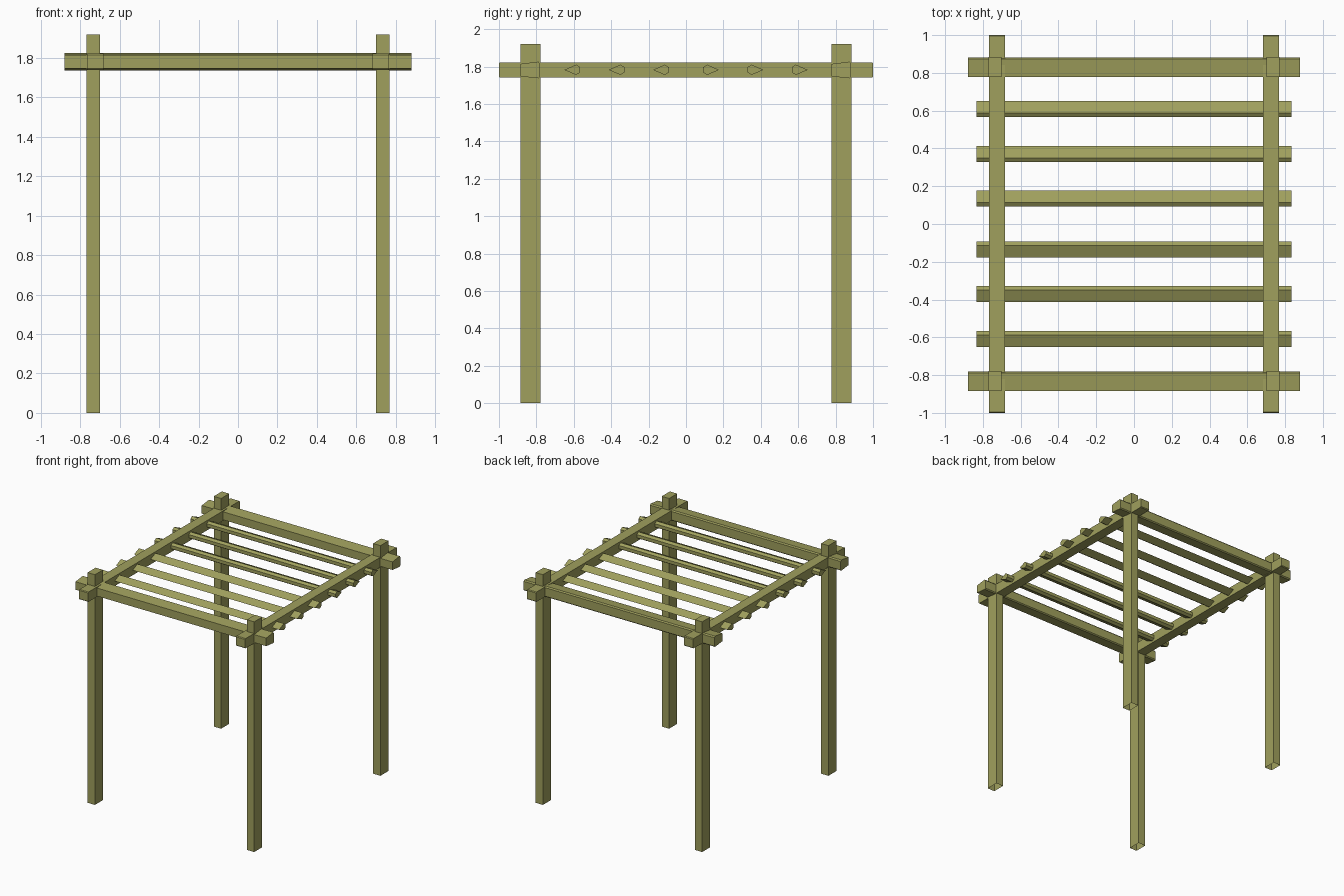
import bpy, bmesh

if "Cube" in bpy.data.objects:
    bpy.data.objects.remove(bpy.data.objects["Cube"])

wood = bpy.data.materials.new("olive_wood")
wood.diffuse_color = (0.35, 0.35, 0.11, 1)
wood.use_nodes = True
wood.node_tree.nodes["Principled BSDF"].inputs["Base Color"].default_value = wood.diffuse_color


def finish(bm, name):
    bmesh.ops.recalc_face_normals(bm, faces=bm.faces)
    me = bpy.data.meshes.new(name)
    bm.to_mesh(me)
    bm.free()
    me.materials.append(wood)
    ob = bpy.data.objects.new(name, me)
    bpy.context.collection.objects.link(ob)
    return ob


def box(name, lo, hi, open_bottom=False):
    bm = bmesh.new()
    bmesh.ops.create_cube(bm, size=1)
    for v in bm.verts:
        v.co = [(a + b) / 2 + c * (b - a) for a, b, c in zip(lo, hi, v.co)]
    ob_faces = [f for f in bm.faces if f.calc_center_median().z < lo[2] + 1e-4]
    if open_bottom:
        bmesh.ops.delete(bm, geom=ob_faces, context='FACES_ONLY')
    return finish(bm, name)


def bar_x(name, half, profile):
    """Extrude a (y, z) profile along x from -half to half."""
    bm = bmesh.new()
    a = [bm.verts.new((-half, y, z)) for y, z in profile]
    b = [bm.verts.new((half, y, z)) for y, z in profile]
    bm.faces.new(a)
    bm.faces.new(b)
    n = len(a)
    for i in range(n):
        j = (i + 1) % n
        bm.faces.new((a[i], a[j], b[j], b[i]))
    return finish(bm, name)


# Corner posts, hollow at the foot
for sx, side in ((-1, "left"), (1, "right")):
    for sy, end in ((-1, "front"), (1, "back")):
        x, y = sx * 0.735, sy * 0.832
        box(f"{end}_{side}_post", (x - 0.034, y - 0.053, 0),
            (x + 0.034, y + 0.053, 1.92), True)

# Side beams running front to back, end edges slightly bevelled
for sx, side in ((-1, "left"), (1, "right")):
    x = sx * 0.725
    beam = box(f"{side}_side_beam", (x - 0.042, -1, 1.74), (x + 0.042, 1, 1.822))
    mod = beam.modifiers.new("end_bevel", 'BEVEL')
    mod.width = 0.006
    mod.segments = 1
    mod.limit_method = 'WEIGHT'
    me = beam.data
    weights = me.attributes.new("bevel_weight_edge", 'FLOAT', 'EDGE')
    for e in me.edges:
        p, q = (me.vertices[i].co for i in e.vertices)
        # top and bottom edges of the two end faces
        if abs(p.y - q.y) < 1e-4 and abs(p.z - q.z) < 1e-4:
            weights.data[e.index].value = 1

# Cross beams at front and back: top and bottom flare gently toward +y
section = [(-0.053, 1.747), (-0.053, 1.814), (0.042, 1.826),
           (0.05, 1.816), (0.05, 1.745), (0.042, 1.737)]
for y, end in ((-0.832, "front"), (0.832, "back")):
    bar_x(f"{end}_cross_beam", 0.88, [(y + dy, z) for dy, z in section])

# Roof slats: tapered section pointing away from the centre
slat = [(0.043, 1.782), (-0.02, 1.81), (-0.042, 1.796),
        (-0.042, 1.769), (-0.02, 1.755)]
for i in range(6):
    y = -0.5925 + 0.237 * i
    y += -0.015 if y < 0 else 0.015
    s = -1 if y < 0 else 1
    bar_x(f"roof_slat_{i + 1}", 0.835, [(y + s * dy, z) for dy, z in slat])
